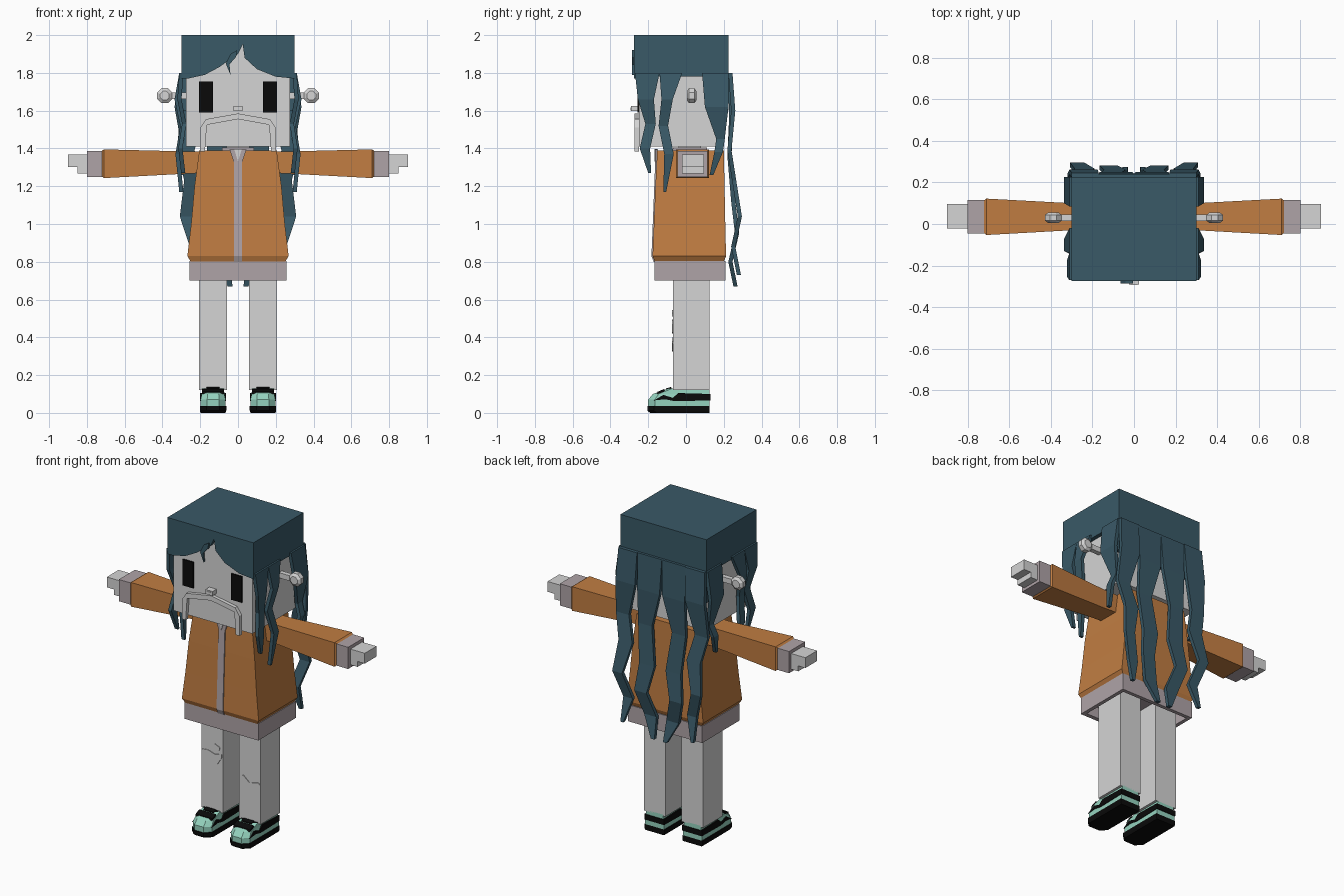
import bpy, bmesh, math

old = bpy.data.objects.get("Cube")
if old:
    bpy.data.objects.remove(old, do_unlink=True)


def material(name, rgb):
    m = bpy.data.materials.new(name)
    m.use_nodes = True
    col = (*rgb, 1)
    m.diffuse_color = col
    m.node_tree.nodes["Principled BSDF"].inputs["Base Color"].default_value = col
    return m


GREY = material("light grey", (.66, .66, .66))
HAIR = material("dark teal", (.041, .1, .135))
ORANGE = material("orange", (.53, .205, .054))
MAUVE = material("mauve grey", (.43, .37, .39))
MINT = material("mint", (.3, .65, .52))
BLACK = material("black", (.003, .003, .003))


def loft(name, rings, mat):
    """Skin a list of matching point rings and cap both ends."""
    bm = bmesh.new()
    vs = [[bm.verts.new(p) for p in r] for r in rings]
    n = len(vs[0])
    for a, b in zip(vs, vs[1:]):
        for i in range(n):
            j = (i + 1) % n
            bm.faces.new((a[i], a[j], b[j], b[i]))
    bm.faces.new(vs[0])
    bm.faces.new(vs[-1])
    bmesh.ops.recalc_face_normals(bm, faces=bm.faces)
    me = bpy.data.meshes.new(name)
    bm.to_mesh(me)
    bm.free()
    me.materials.append(mat)
    ob = bpy.data.objects.new(name, me)
    bpy.context.collection.objects.link(ob)
    return ob


def rect(x0, x1, y0, y1, z):
    return [(x0, y0, z), (x1, y0, z), (x1, y1, z), (x0, y1, z)]


def box(name, x0, x1, y0, y1, z0, z1, mat):
    return loft(name, [rect(x0, x1, y0, y1, z) for z in (z0, z1)], mat)


def front_plate(name, pts, y0, y1, mat):
    return loft(name, [[(x, y, z) for x, z in pts] for y in (y0, y1)], mat)


def side_plate(name, pts, x0, x1, mat):
    return loft(name, [[(x, y, z) for y, z in pts] for x in (x0, x1)], mat)


def mirrored(pts):
    """Complete a half outline (x >= 0) across the centre."""
    return pts + [(-x, z) for x, z in reversed(pts) if x > 0]


# Head, neck and face
box("head", -.275, .275, -.25, .2, 1.41, 1.97, GREY)
box("neck", -.06, .06, -.04, .08, 1.37, 1.42, GREY)
box("collar", -.085, .085, -.07, .11, 1.37, 1.405, MAUVE)
front_plate("moustache", mirrored([(0, 1.585), (.17, 1.555), (.2, 1.51), (.2, 1.385),
                                   (.175, 1.385), (.165, 1.525), (0, 1.555)]),
            -.272, -.248, GREY)
box("nose", -.025, .025, -.29, -.248, 1.597, 1.625, GREY)
box("nose_front", -.016, .016, -.293, -.28, 1.602, 1.618, GREY)

# Hair cap with curved fringe
box("hair_top", -.3, .3, -.275, .225, 1.96, 2, HAIR)
box("hair_back", -.3, .3, .195, .225, 1.6, 1.98, HAIR)
front_plate("fringe", [(-.3, 2), (-.3, 1.77), (-.265, 1.77), (-.175, 1.79), (-.1, 1.83),
                       (-.03, 1.88), (0, 1.9), (.025, 1.95), (.035, 1.88), (.1, 1.82),
                       (.2, 1.78), (.3, 1.77), (.3, 2)], -.275, -.245, HAIR)
front_plate("fringe_wisp", [(-.005, 1.92), (-.04, 1.9), (-.065, 1.85), (-.04, 1.79),
                            (-.045, 1.845), (-.01, 1.885)], -.286, -.272, HAIR)

# Side locks: y from, y to, z, x
side_locks = {
    "front": [(-.27, -.14, 1.8, .3), (-.255, -.17, 1.66, .31), (-.215, -.16, 1.53, .285),
              (-.245, -.19, 1.4, .305), (-.2, -.185, 1.27, .29)],
    "middle": [(-.14, -.02, 1.8, .3), (-.13, -.07, 1.66, .325), (-.145, -.095, 1.52, .295),
               (-.115, -.065, 1.37, .32), (-.12, -.105, 1.17, .3)],
    "rear": [(.085, .225, 1.8, .3), (.1, .225, 1.62, .325), (.16, .205, 1.45, .295),
             (.15, .195, 1.38, .32), (.125, .145, 1.26, .3)],
}
# Back locks: x from, x to, z, y
back_locks = {
    "outer": [(.17, .3, 1.8, .235), (.175, .31, 1.6, .25), (.23, .32, 1.39, .23),
              (.19, .285, 1.23, .255), (.24, .308, 1.04, .285), (.19, .255, .88, .25),
              (.235, .255, .73, .28)],
    "inner": [(.0, .17, 1.8, .23), (.01, .165, 1.58, .24), (.07, .165, 1.36, .23),
              (.04, .145, 1.12, .25), (.08, .165, .95, .27), (.035, .12, .8, .235),
              (.03, .055, .67, .262)],
}
T = .011
for s, side in ((1, "left"), (-1, "right")):
    box(side + "_hair_side", *sorted((s * .27, s * .3)), -.275, .225, 1.78, 1.98, HAIR)
    for key, rows in side_locks.items():
        loft(f"{side}_{key}_lock", [rect(s * (x - T), s * (x + T), a, b, z)
                                    for a, b, z, x in rows], HAIR)
    for key, rows in back_locks.items():
        loft(f"{side}_{key}_back_lock", [rect(s * a, s * b, y - T, y + T, z)
                                         for a, b, z, y in rows], HAIR)

    # Eyes and bolt-shaped ears
    box(side + "_eye", *sorted((s * .132, s * .206)), -.258, -.249, 1.59, 1.755, BLACK)
    box(side + "_ear_rod", *sorted((s * .27, s * .36)), .015, .045, 1.662, 1.695, GREY)
    ring = [(s * .388 + .043 * math.cos(math.pi * (k + .5) / 4),
             1.679 + .043 * math.sin(math.pi * (k + .5) / 4)) for k in range(8)]
    small = [(s * .388 + (x - s * .388) * .6, 1.679 + (z - 1.679) * .6) for x, z in ring]
    loft(side + "_ear_knob", [[(x, y, z) for x, z in r] for r, y in
                              ((small, .004), (ring, .016), (ring, .044), (small, .056))], GREY)

    # Sleeve, cuff and stepped hand
    sleeve = [(.2, -.03, .1, 1.27, 1.385), (.3, -.03, .1, 1.265, 1.385),
              (.71, -.053, .122, 1.243, 1.395), (.722, -.042, .112, 1.253, 1.387)]
    loft(side + "_sleeve", [[(s * x, a, c), (s * x, b, c), (s * x, b, d), (s * x, a, d)]
                            for x, a, b, c, d in sleeve], ORANGE)
    box(side + "_cuff", *sorted((s * .71, s * .8)), -.045, .115, 1.25, 1.387, MAUVE)
    box(side + "_palm", *sorted((s * .79, s * .85)), -.022, .095, 1.268, 1.367, GREY)
    box(side + "_fingers", *sorted((s * .84, s * .9)), -.022, .095, 1.302, 1.367, GREY)

    # Leg
    c = s * .132
    box(side + "_leg", c - .075, c + .075, -.07, .125, .12, .78, GREY)

    # Shoe: sole, upper with black top, side stripes and laces
    def outline(z, front, hw, ch):
        return [(c - hw, .125, z), (c - hw, front + ch, z), (c - hw + ch, front, z),
                (c + hw - ch, front, z), (c + hw, front + ch, z), (c + hw, .125, z)]
    loft(side + "_sole", [outline(0, -.19, .066, .035), outline(.012, -.205, .07, .035),
                          outline(.036, -.205, .07, .035)], BLACK)
    upper = loft(side + "_shoe_upper", [outline(.036, -.2, .066, .035), outline(.07, -.2, .066, .035),
                                        outline(.1, -.175, .06, .03), outline(.128, -.095, .058, .02)],
                 MINT)
    upper.data.materials.append(BLACK)
    for f in upper.data.polygons:
        if f.center.z > .12:
            f.material_index = 1
    side_plate(side + "_shoe_stripe", [(-.17, .066), (-.12, .095), (-.07, .08), (-.04, .105),
                                       (.129, .1), (.129, .066), (-.06, .062), (-.11, .072)],
               c - .069, c + .069, BLACK)
    side_plate(side + "_shoe_laces", [(-.155, .1), (-.15, .112), (-.115, .127), (-.112, .112)],
               c - .058, c + .058, BLACK)
    side_plate(side + "_shoe_tongue", [(-.11, .11), (-.105, .13), (-.08, .137), (-.07, .12)],
               c - .035, c + .035, BLACK)

# Jacket body, zip and neckline
body = [(.8, .25, -.165, .2), (.83, .268, -.177, .212), (1, .248, -.17, .208),
        (1.2, .23, -.162, .204), (1.39, .205, -.152, .2)]
loft("jacket", [rect(-w, w, a, b, z) for z, w, a, b in body], ORANGE)
loft("zip", [rect(-.022, .022, a - .006, a + .02, z) for z, w, a, b in body[:-1]]
     + [rect(-.022, .022, -.163, -.14, 1.33)], MAUVE)
front_plate("neckline", [(-.045, 1.395), (.045, 1.395), (.02, 1.32), (-.02, 1.32)],
            -.163, -.148, MAUVE)
front_plate("shirt_gap", [(-.02, 1.396), (.02, 1.396), (0, 1.33)], -.168, -.15, GREY)

# Hollow waistband
loft("waistband", [rect(-.235, .235, -.14, .185, .77), rect(-.235, .235, -.14, .185, .7),
                   rect(-.258, .258, -.166, .208, .7), rect(-.258, .258, -.166, .208, .805)], MAUVE)

# Knee patches
front_plate("right_knee_patch", [(-.2, .49), (-.195, .44), (-.17, .42), (-.09, .425), (-.062, .47),
                                 (-.062, .49), (-.11, .48), (-.16, .495)], -.074, -.069, GREY)
front_plate("right_small_patch", [(-.145, .515), (-.08, .51), (-.075, .53), (-.11, .545)],
            -.074, -.069, GREY)
front_plate("left_knee_patch", [(.06, .39), (.075, .35), (.11, .325), (.17, .33), (.203, .37),
                                (.195, .38), (.13, .365), (.09, .4)], -.074, -.069, GREY)
